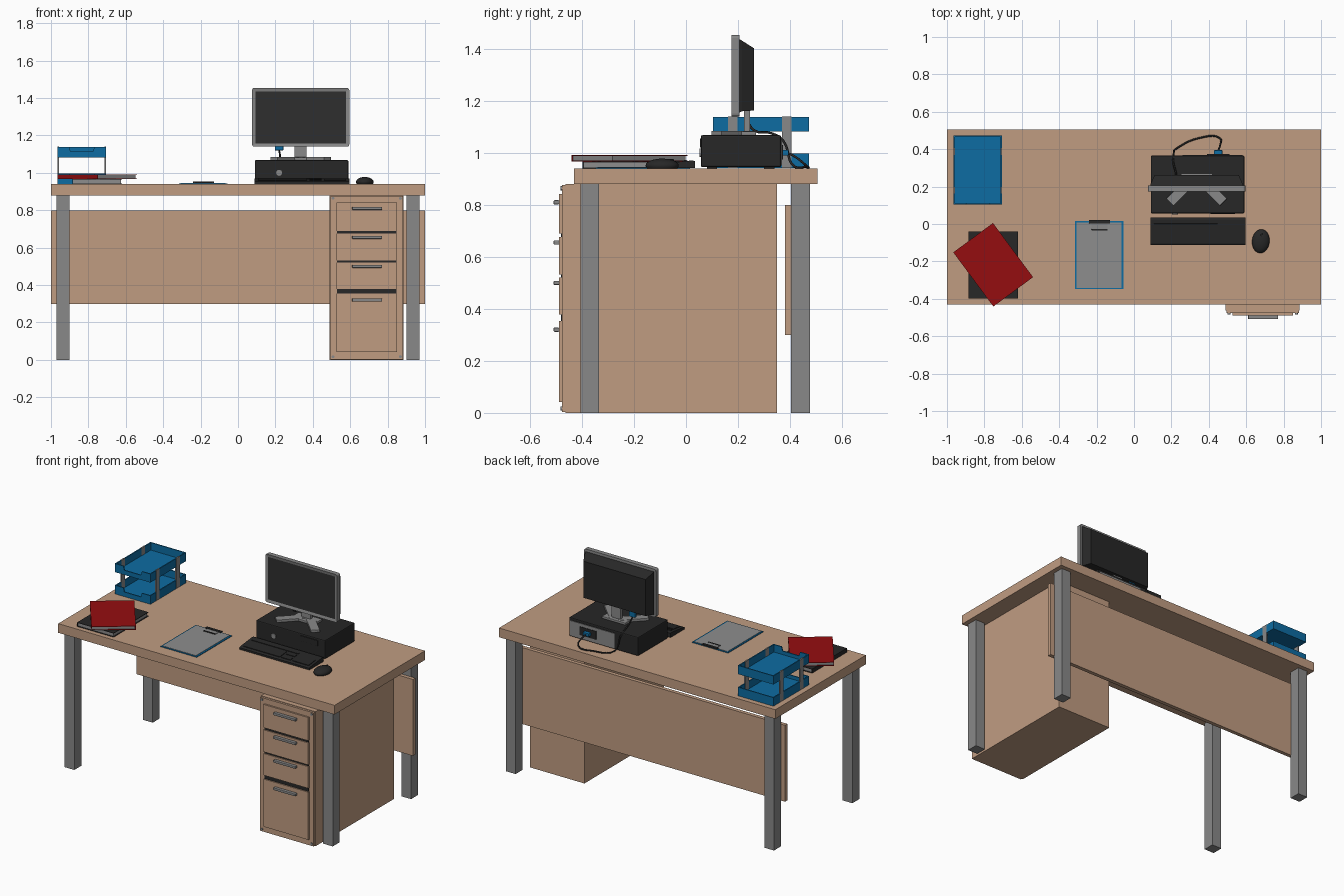
import bpy, bmesh, math
from mathutils import Matrix, Vector

if "Cube" in bpy.data.objects:
    bpy.data.objects.remove(bpy.data.objects["Cube"])


def mat(name, r, g, b):
    m = bpy.data.materials.new(name)
    m.diffuse_color = (r, g, b, 1)
    m.use_nodes = True
    m.node_tree.nodes["Principled BSDF"].inputs["Base Color"].default_value = m.diffuse_color
    return m


WOOD = mat("wood", 0.53, 0.335, 0.222)
GREY = mat("metal grey", 0.25, 0.25, 0.25)
PAPER = mat("paper grey", 0.27, 0.27, 0.27)
BLACK = mat("black plastic", 0.02, 0.02, 0.02)
SCREEN = mat("screen", 0.028, 0.028, 0.028)
BLUE = mat("blue plastic", 0.004, 0.15, 0.36)
RED = mat("red cover", 0.30, 0.004, 0.005)


def finish(name, bm, m):
    bmesh.ops.recalc_face_normals(bm, faces=bm.faces)
    me = bpy.data.meshes.new(name)
    bm.to_mesh(me)
    bm.free()
    ob = bpy.data.objects.new(name, me)
    bpy.context.collection.objects.link(ob)
    me.materials.append(m)
    return ob


def box(name, x, y, z, m, bevel=0, rot=None):
    """Box from (min, max) ranges; rot = optional matrix applied afterwards."""
    bm = bmesh.new()
    bmesh.ops.create_cube(bm, size=1)
    for v in bm.verts:
        v.co = Vector([(r[0] + r[1]) / 2 + c * (r[1] - r[0]) for r, c in zip((x, y, z), v.co)])
    if bevel:
        bmesh.ops.bevel(bm, geom=bm.edges[:], offset=bevel, segments=2, profile=0.5, affect='EDGES')
    if rot:
        bm.transform(rot)
    return finish(name, bm, m)


def extrude_x(name, profile, x0, x1, m):
    bm = bmesh.new()
    f = bm.faces.new([bm.verts.new((x0, y, z)) for y, z in profile])
    r = bmesh.ops.extrude_face_region(bm, geom=[f])
    bmesh.ops.translate(bm, vec=(x1 - x0, 0, 0),
                        verts=[v for v in r['geom'] if isinstance(v, bmesh.types.BMVert)])
    return finish(name, bm, m)


def disc(name, x, y, z, r, depth, m):
    bm = bmesh.new()
    bmesh.ops.create_cone(bm, cap_ends=True, segments=16, radius1=r, radius2=r, depth=depth)
    bm.transform(Matrix.Translation((x, y, z)) @ Matrix.Rotation(math.pi / 2, 4, 'X'))
    return finish(name, bm, m)


# Desk
box("desk_top", (-1, 1), (-0.43, 0.505), (0.88, 0.94), WOOD)
for sx, side in ((-1, "left"), (1, "right")):
    for y, end in ((-0.37, "front"), (0.44, "back")):
        box(f"{end}_{side}_leg", (sx * 0.935 - 0.035, sx * 0.935 + 0.035), (y - 0.036, y + 0.036), (0, 0.88), GREY)
box("modesty_panel", (-1, 1), (0.38, 0.405), (0.3, 0.8), WOOD)

# Drawer cabinet
box("cabinet", (0.49, 0.885), (-0.463, 0.35), (0, 0.88), WOOD)
box("cabinet_front_frame", (0.494, 0.881), (-0.477, -0.463), (0.003, 0.877), WOOD)
for i, (z0, z1, zh) in enumerate(((0.69, 0.842, 0.81), (0.532, 0.676, 0.655), (0.379, 0.521, 0.5), (0.042, 0.354, 0.32))):
    box(f"drawer_front_{i}", (0.526, 0.85), (-0.488, -0.477), (z0, z1), WOOD)
    box(f"drawer_handle_{i}", (0.61, 0.77), (-0.509, -0.488), (zh - 0.008, zh + 0.008), GREY, 0.003)
for i, (z0, z1) in enumerate(((0.676, 0.69), (0.521, 0.532), (0.354, 0.379))):
    box(f"drawer_gap_{i}", (0.528, 0.848), (-0.481, -0.477), (z0, z1), BLACK)
for x in (0.508, 0.868):
    for z in (0.017, 0.864):
        disc("cabinet_screw", x, -0.479, z, 0.008, 0.008, GREY)

# Computer case
box("computer_case", (0.09, 0.59), (0.057, 0.366), (0.945, 1.068), BLACK, 0.006)
box("case_back_panel", (0.26, 0.58), (0.364, 0.370), (0.952, 1.05), GREY)
box("case_port_block", (0.39, 0.51), (0.369, 0.373), (0.975, 1.03), BLACK)
box("drive_bay", (0.41, 0.54), (0.053, 0.058), (1.02, 1.055), BLACK, 0.001)
disc("power_button", 0.22, 0.056, 1.0, 0.016, 0.008, GREY)
for x in (0.13, 0.55):
    for y in (0.1, 0.32):
        box("case_foot", (x - 0.02, x + 0.02), (y - 0.02, y + 0.02), (0.94, 0.946), BLACK)

# Monitor bezel ring, screen and tapered back housing
bm = bmesh.new()
bmesh.ops.create_cube(bm, size=1)
for v in bm.verts:
    v.co = Vector((0.335 + v.co.x * 0.52, 0.19 + v.co.y * 0.03, 1.297 + v.co.z * 0.314))
bm.normal_update()
ring = [e for e in bm.edges if abs(e.verts[0].co.y - e.verts[1].co.y) > 0.01]
bmesh.ops.bevel(bm, geom=ring, offset=0.012, segments=3, profile=0.5, affect='EDGES')
bm.normal_update()
front = min(bm.faces, key=lambda f: f.calc_center_median().y)
bmesh.ops.inset_region(bm, faces=[front], thickness=0.018)
bmesh.ops.translate(bm, verts=front.verts, vec=(0, 0.004, 0))
front.material_index = 1
finish("monitor_frame", bm, GREY).data.materials.append(SCREEN)

bm = bmesh.new()
rings = []
for y, dx, z0, z1 in ((0.205, 0.248, 1.155, 1.437), (0.215, 0.246, 1.16, 1.432), (0.262, 0.225, 1.163, 1.402)):
    rings.append([bm.verts.new((0.335 + s * dx, y, z)) for s, z in ((-1, z0), (1, z0), (1, z1), (-1, z1))])
for a, b in zip(rings, rings[1:]):
    for i in range(4):
        j = (i + 1) % 4
        bm.faces.new((a[i], a[j], b[j], b[i]))
bm.faces.new(rings[0])
bm.faces.new(rings[-1])
finish("monitor_back", bm, BLACK)

# Monitor stand
box("stand_neck", (0.302, 0.367), (0.223, 0.246), (1.08, 1.2), GREY)
box("stand_plate", (0.25, 0.42), (0.19, 0.27), (1.068, 1.083), GREY, 0.003)
for s, side in ((-1, "left"), (1, "right")):
    m = Matrix.Translation((0.335 + s * 0.03, 0.23, 0)) @ Matrix.Rotation(s * math.radians(45), 4, 'Z')
    box(f"stand_{side}_foot", (-0.027, 0.027), (-0.16, 0.02), (1.068, 1.085), GREY, 0.002, m)

# Video cable and its plugs
cu = bpy.data.curves.new("video_cable", 'CURVE')
cu.dimensions = '3D'
cu.bevel_depth = 0.005
cu.bevel_resolution = 1
cu.resolution_u = 5
pts = [(0.22, 0.235, 1.12), (0.225, 0.265, 1.085), (0.21, 0.33, 1.075), (0.212, 0.375, 1.045), (0.23, 0.405, 0.96),
       (0.35, 0.46, 0.947), (0.46, 0.458, 0.955), (0.46, 0.42, 0.985), (0.45, 0.39, 1.0)]
sp = cu.splines.new('BEZIER')
sp.bezier_points.add(len(pts) - 1)
for p, co in zip(sp.bezier_points, pts):
    p.co = co
    p.handle_left_type = p.handle_right_type = 'AUTO'
cu.materials.append(BLACK)
bpy.context.collection.objects.link(bpy.data.objects.new("video_cable", cu))
box("monitor_plug", (0.198, 0.242), (0.225, 0.245), (1.12, 1.163), BLUE, 0.003)
box("case_plug", (0.428, 0.472), (0.37, 0.395), (0.99, 1.012), BLUE, 0.003)

# Keyboard with key blocks following its slope
extrude_x("keyboard", [(-0.112, 0.941), (-0.112, 0.953), (-0.105, 0.957), (0.022, 0.971), (0.034, 0.969), (0.034, 0.941)],
          0.088, 0.595, BLACK)
slope = math.atan2(0.014, 0.127)
m = Matrix.Translation((0, -0.105, 0.957)) @ Matrix.Rotation(slope, 4, 'X')
for i, (x0, x1, y0, y1) in enumerate(((0.108, 0.37, 0.01, 0.08), (0.383, 0.446, 0.055, 0.08), (0.383, 0.446, 0.01, 0.035),
                                     (0.46, 0.578, 0.01, 0.08), (0.108, 0.446, 0.092, 0.107))):
    box(f"key_block_{i}", (x0, x1), (y0, y1), (-0.003, 0.004), BLACK, 0, m)

# Mouse: half ellipsoid with a wheel
bm = bmesh.new()
bmesh.ops.create_uvsphere(bm, u_segments=24, v_segments=14, radius=1)
bmesh.ops.bisect_plane(bm, geom=bm.verts[:] + bm.edges[:] + bm.faces[:], plane_co=(0, 0, -0.4),
                       plane_no=(0, 0, -1), clear_outer=True)
bmesh.ops.holes_fill(bm, edges=[e for e in bm.edges if e.is_boundary])
place = Matrix.Translation((0.678, -0.092, 0.951)) @ Matrix.Rotation(math.radians(-6), 4, 'Z')
bm.transform(place @ Matrix.Diagonal((0.047, 0.064, 0.027, 1)))
mouse = finish("mouse", bm, BLACK)
bpy.context.view_layer.objects.active = mouse
mouse.select_set(True)
bpy.ops.object.shade_smooth_by_angle(angle=math.radians(40))
box("mouse_wheel", (-0.004, 0.004), (0.025, 0.045), (0.015, 0.025), BLACK, 0.002, place)

# Clipboard
box("clipboard", (-0.316, -0.055), (-0.348, 0.016), (0.94, 0.944), BLUE)
box("clipboard_paper", (-0.307, -0.066), (-0.341, 0.009), (0.944, 0.946), PAPER)
box("clip_bar", (-0.24, -0.128), (0.003, 0.022), (0.945, 0.953), BLACK, 0.002)
box("clip_jaw", (-0.226, -0.142), (-0.03, 0.005), (0.945, 0.949), GREY)
box("clip_lip", (-0.226, -0.142), (-0.034, -0.026), (0.945, 0.951), BLACK, 0.001)


# Books: two covers, spine on -x, inset pages
def book(name, cx, cy, z, h, angle, m):
    t = Matrix.Translation((cx, cy, z)) @ Matrix.Rotation(math.radians(angle), 4, 'Z')
    w, l, c = 0.132, 0.18, 0.003
    box(name + "_bottom_cover", (-w, w), (-l, l), (0, c), m, 0, t)
    box(name + "_top_cover", (-w, w), (-l, l), (h - c, h), m, 0, t)
    box(name + "_spine", (-w, -w + c), (-l, l), (c, h - c), m, 0, t)
    box(name + "_pages", (-w + c, w - 0.005), (-l + 0.005, l - 0.005), (c, h - c), PAPER, 0, t)


book("dark_book", -0.753, -0.219, 0.94, 0.027, 0, BLACK)
book("red_book", -0.753, -0.218, 0.967, 0.024, 36.5, RED)

# Paper trays: open boxes with a notch in the front wall
X0, X1, Y0, Y1, T = -0.964, -0.706, 0.103, 0.473, 0.007
for name, z0, z1 in (("lower_tray", 0.941, 0.997), ("upper_tray", 1.083, 1.139)):
    box(name + "_floor", (X0, X1), (Y0, Y1), (z0, z0 + T), BLUE)
    box(name + "_left_wall", (X0, X0 + T), (Y0, Y1), (z0 + T, z1), BLUE)
    box(name + "_right_wall", (X1 - T, X1), (Y0, Y1), (z0 + T, z1), BLUE)
    box(name + "_back_wall", (X0 + T, X1 - T), (Y1 - T, Y1), (z0 + T, z1), BLUE)
    # front wall profile (x, z) with sloping notch
    zn = z0 + 0.03
    bm = bmesh.new()
    prof = [(X0 + T, z0 + T), (X1 - T, z0 + T), (X1 - T, z1), (-0.768, z1), (-0.775, zn),
            (-0.895, zn), (-0.902, z1), (X0 + T, z1)]
    f = bm.faces.new([bm.verts.new((x, Y0, z)) for x, z in prof])
    r = bmesh.ops.extrude_face_region(bm, geom=[f])
    bmesh.ops.translate(bm, vec=(0, T, 0), verts=[v for v in r['geom'] if isinstance(v, bmesh.types.BMVert)])
    finish(name + "_front_wall", bm, BLUE)
for x in (X0 - 0.001, X1 - T - 0.001):
    for y in (0.18, 0.388):
        box("tray_post", (x, x + T + 0.002), (y - 0.018, y + 0.018), (0.942, 1.14), GREY)
